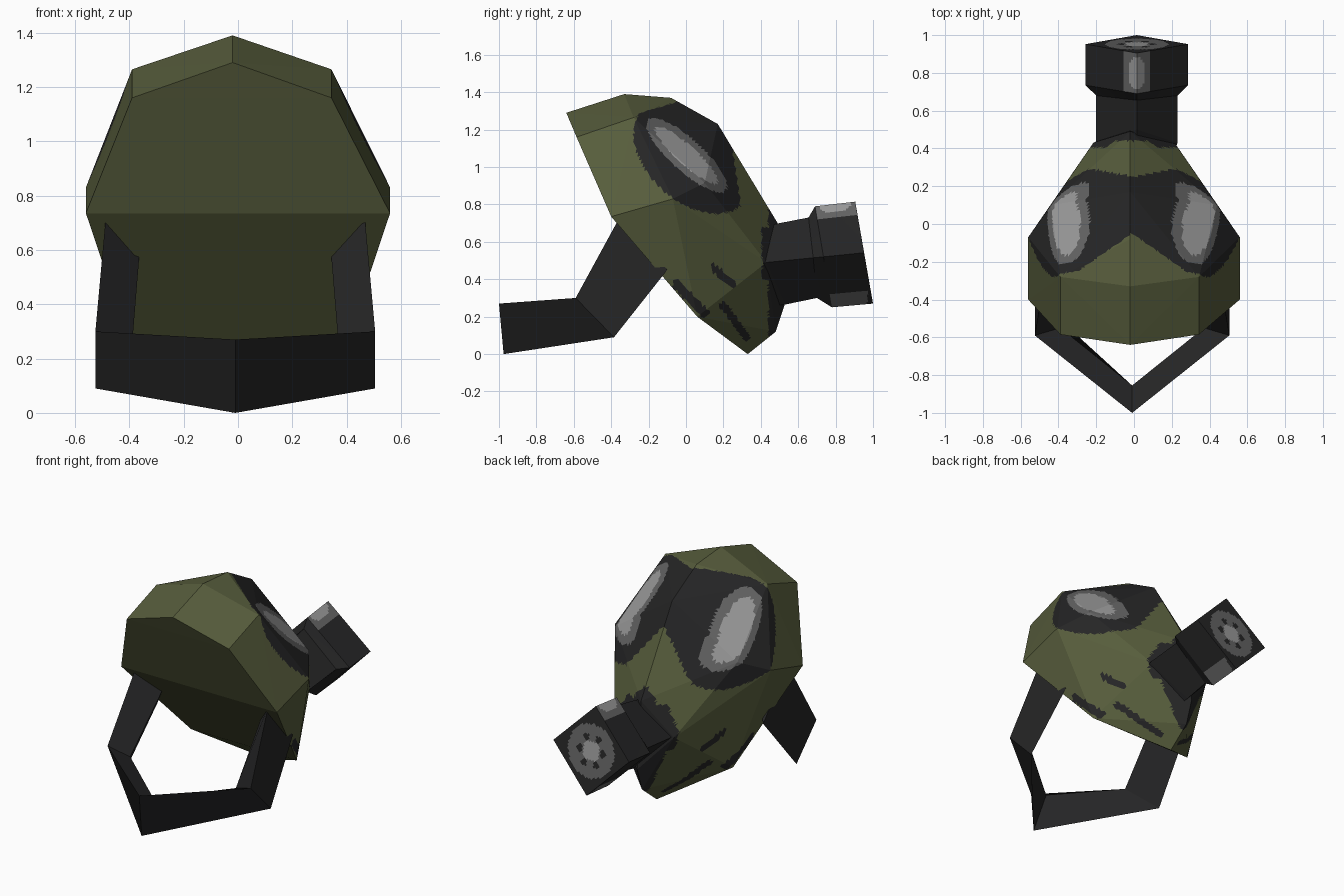
import bpy, bmesh, math
from mathutils import Vector

if "Cube" in bpy.data.objects:
    bpy.data.objects.remove(bpy.data.objects["Cube"])


def material(name, rgb):
    m = bpy.data.materials.new(name)
    m.diffuse_color = (*rgb, 1)
    m.use_nodes = True
    m.node_tree.nodes["Principled BSDF"].inputs["Base Color"].default_value = m.diffuse_color
    return m


MATS = [material("olive_green", (0.095, 0.109, 0.045)),
        material("black_rubber", (0.0185, 0.0185, 0.019)),
        material("mid_grey", (0.125, 0.125, 0.125)),
        material("light_grey", (0.32, 0.32, 0.32))]
OLIVE, BLACK, GREY, LIGHT = range(4)


def finish(name, bm, rule, cuts=0):
    """Flat subdivision gives fine faces for the painted zones."""
    bmesh.ops.recalc_face_normals(bm, faces=bm.faces)
    if cuts:
        bmesh.ops.subdivide_edges(bm, edges=bm.edges[:], cuts=cuts, use_grid_fill=True)
    bm.normal_update()
    for f in bm.faces:
        f.material_index = rule(f.calc_center_median(), f.normal)
        f.smooth = False
    me = bpy.data.meshes.new(name)
    bm.to_mesh(me)
    bm.free()
    for m in MATS:
        me.materials.append(m)
    ob = bpy.data.objects.new(name, me)
    bpy.context.collection.objects.link(ob)
    return ob


def loft(rings):
    """Skin closed rings of equal size and cap both ends."""
    bm = bmesh.new()
    vs = [[bm.verts.new(p) for p in r] for r in rings]
    n = len(vs[0])
    for a, b in zip(vs, vs[1:]):
        for i in range(n):
            j = (i + 1) % n
            bm.faces.new((a[i], a[j], b[j], b[i]))
    bm.faces.new(vs[0][::-1])
    bm.faces.new(vs[-1])
    return bm


# Mask shell: centre profile (y, z) plus mirrored side points
profile = [(-.64, 1.29), (-.33, 1.39), (-.08, 1.37), (.17, 1.23), (.33, .94),
           (.49, .70), (.53, .27), (.48, .12), (.33, 0)]
sides = [(.367, -.585, 1.16), (.367, -.28, 1.265), (.56, -.40, .735), (.56, -.07, .83),
         (.44, .10, .915), (.38, .06, .20), (.215, .43, .49)]
points = [(-.02, y, z) for y, z in profile]
for x, y, z in sides:
    shift = -.023 if x == .367 else 0
    points += [(x + shift, y, z), (-x + shift, y, z)]
bm = bmesh.new()
for p in points:
    bm.verts.new(p)
res = bmesh.ops.convex_hull(bm, input=bm.verts[:])
loose = [v for v in bm.verts if not v.link_faces]
bmesh.ops.delete(bm, geom=loose, context='VERTS')

# Dark streaks near the chin, as side view segments (y, z)
streaks = [((.20, .26), (.33, .08), .02), ((.15, .46), (.25, .37), .02),
           ((-.05, .37), (.10, .22), .025)]


def near(y, z, a, b, w):
    p, a, b = Vector((y, z)), Vector(a), Vector(b)
    t = max(0, min(1, (p - a).dot(b - a) / (b - a).length_squared))
    return (p - a - (b - a) * t).length < w


def mask_rule(c, nrm):
    ax, y, z = abs(c.x + .01), c.y, c.z
    if nrm.y < -.5 and nrm.z < .3:
        return OLIVE
    # lens coordinates: along and across the tilted eye
    t, n = .74 * y - .67 * (z - 1.06), .67 * y + .74 * (z - 1.06)
    if (t / .22) ** 2 + ((n - .005) / .05) ** 2 < 1:
        return LIGHT
    if (t / .28) ** 2 + ((n - .005) / .085) ** 2 < 1:
        return GREY
    if (((t - .03) / .37) ** 2 + ((n - .03) / .25) ** 2 < 1
            and -.05 - .7 * ax < y < .25 + .2 * min(ax, .2)):
        return BLACK
    if y > .44 or (y > .405 and .4 < z < .68):
        return BLACK
    if ax > .06 and any(near(y, z, *s) for s in streaks):
        return BLACK
    return OLIVE


finish("mask_shell", bm, mask_rule, 22)


# Breathing tube and filter canister: diamond section rings
def diamond(top, side, bottom, w, x=.015):
    return [(x, *top), (x + w, *side), (x, *bottom), (x - w, *side)]


tube = [diamond((.46, .69), (.40, .48), (.48, .26), .205),
        diamond((.50, .70), (.43, .49), (.53, .265), .215),
        diamond((.655, .73), (.68, .515), (.70, .30), .215)]
canister = [diamond((.655, .73), (.68, .515), (.70, .30), .215),
            diamond((.69, .79), (.735, .52), (.78, .25), .272),
            diamond((.905, .815), (.952, .542), (1.0, .27), .272)]
finish("breathing_tube", loft(tube), lambda c, n: BLACK)

CAP = Vector((.015, .952, .542))


def canister_rule(c, n):
    d = c - CAP
    if n.y > .9:
        # round grille with holes
        r, a = d.length, math.atan2(d.z, d.x)
        hole = min((Vector((d.x, d.z)) - Vector((.085 * math.cos(k * math.pi / 3),
                   .085 * math.sin(k * math.pi / 3)))).length for k in range(6))
        if hole < .022 or r > .165:
            return BLACK
        return LIGHT if r < .06 else GREY
    # worn patches on the upper and lower ridges
    dx = abs(d.x)
    u = (c.y - (.80 if d.z > 0 else .85)) / .12
    if n.y > -.3 and (dx / .045) ** 2 + (u * 1.4) ** 2 < 1 and d.z > 0:
        return LIGHT
    if n.y > -.3 and dx < .075 and abs(u) < 1:
        return GREY
    return BLACK


finish("filter_canister", loft(canister), canister_rule, 26)


# Head strap: triangular band around the rear
def station(s, top, bottom, inner):
    return [(s * x - .01, y, z) for x, y, z in (top, bottom, inner)]


end = ((.475, -.35, .74), (.475, -.10, .45), (.35, -.22, .62))
corner = ((.515, -.59, .30), (.515, -.385, .09), (.38, -.55, .25))
tip = ((0, -1.0, .27), (0, -.975, 0), (0, -.855, .20))
strap = [station(-1, *end), station(-1, *corner), station(1, *tip),
         station(1, *corner), station(1, *end)]
finish("head_strap", loft(strap), lambda c, n: BLACK)
